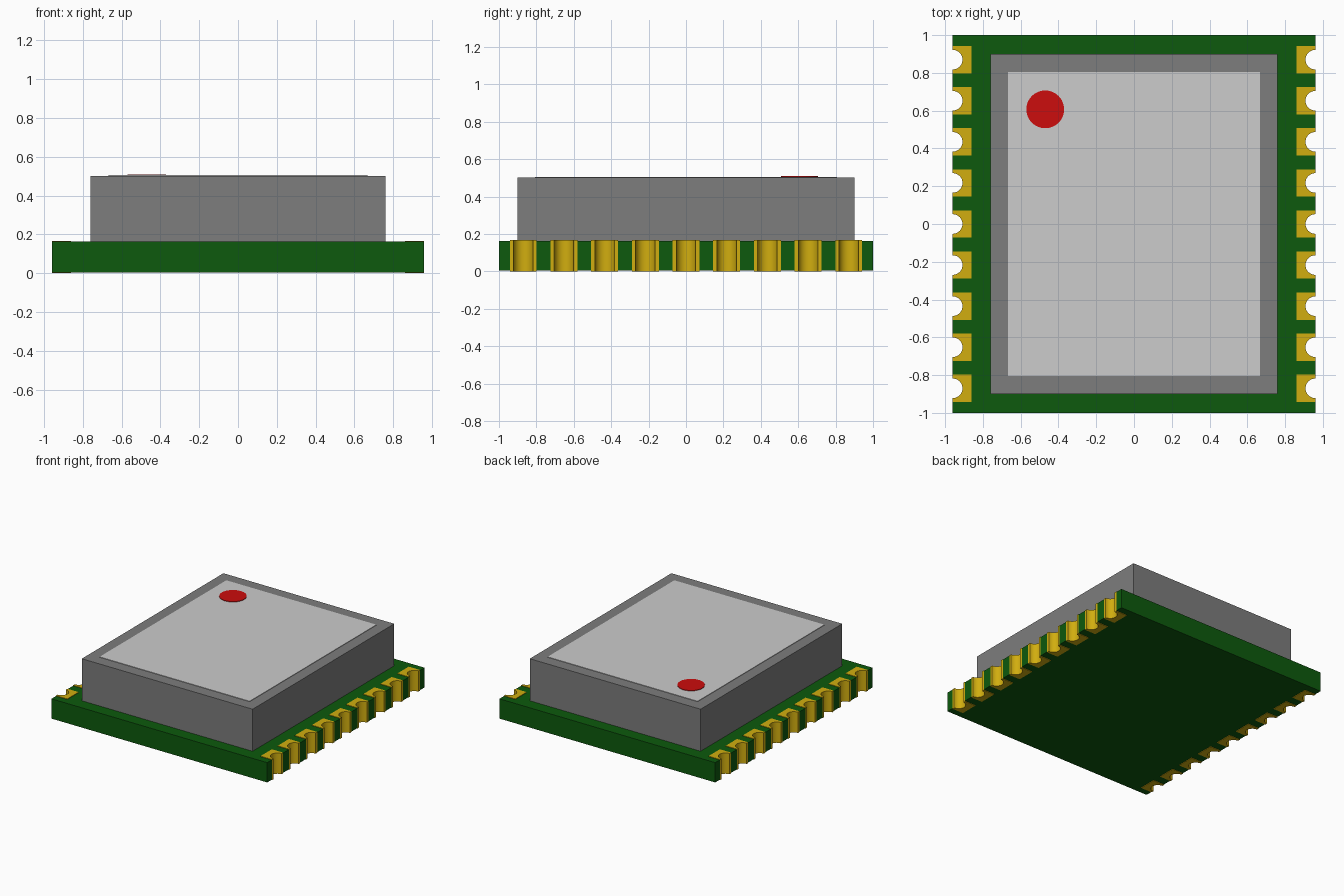
import bpy, bmesh, math

cube = bpy.data.objects.get("Cube")
if cube:
    bpy.data.objects.remove(cube, do_unlink=True)


def material(name, srgb):
    lin = [c / 12.92 if c < 0.04045 else ((c + 0.055) / 1.055) ** 2.4 for c in srgb]
    m = bpy.data.materials.new(name)
    m.use_nodes = True
    m.diffuse_color = (*lin, 1)
    m.node_tree.nodes["Principled BSDF"].inputs["Base Color"].default_value = (*lin, 1)
    return m


GREEN = material("board green", (0.05, 0.35, 0.05))
GOLD = material("pad gold", (0.82, 0.68, 0.06))
GREY = material("shield grey", (0.49, 0.49, 0.49))
SILVER = material("label silver", (0.80, 0.80, 0.80))
RED = material("marker red", (0.80, 0.05, 0.05))


def prism(name, outline, z0, z1, mat, smooth=False):
    """Extrude a flat counter-clockwise or clockwise outline from z0 to z1."""
    bm = bmesh.new()
    face = bm.faces.new([bm.verts.new((x, y, z0)) for x, y in outline])
    out = bmesh.ops.extrude_face_region(bm, geom=[face])
    top = [v for v in out["geom"] if isinstance(v, bmesh.types.BMVert)]
    bmesh.ops.translate(bm, verts=top, vec=(0, 0, z1 - z0))
    bmesh.ops.recalc_face_normals(bm, faces=bm.faces)
    me = bpy.data.meshes.new(name)
    bm.to_mesh(me)
    bm.free()
    me.materials.append(mat)
    ob = bpy.data.objects.new(name, me)
    bpy.context.collection.objects.link(ob)
    if smooth:
        bpy.ops.object.select_all(action="DESELECT")
        ob.select_set(True)
        bpy.context.view_layer.objects.active = ob
        bpy.ops.object.shade_smooth_by_angle(angle=math.radians(30))
    return ob


def rect(x, y):
    return [(-x, -y), (x, -y), (x, y), (-x, y)]


BOARD_X, BOARD_Y = 0.96, 1.0
PAD_X, PAD_HALF, HOLE_R, PITCH = 0.86, 0.072, 0.052, 0.2175
pad_ys = [(i - 4) * PITCH for i in range(9)]

# Circuit board, with a rectangular slot for every edge pad
right_edge = [(BOARD_X, -BOARD_Y)]
for y in pad_ys:
    a, b = y - PAD_HALF, y + PAD_HALF
    right_edge += [(BOARD_X, a), (PAD_X, a), (PAD_X, b), (BOARD_X, b)]
right_edge.append((BOARD_X, BOARD_Y))
left_edge = [(-x, y) for x, y in reversed(right_edge)]
prism("circuit_board", right_edge + left_edge, 0.004, 0.163, GREEN)

# Gold edge pads, each with a half-round notch in its outer side
for side, s in (("left", 1), ("right", -1)):
    for i, y in enumerate(pad_ys):
        pts = [(PAD_X, y + PAD_HALF), (PAD_X, y - PAD_HALF), (BOARD_X, y - PAD_HALF)]
        for k in range(17):
            t = math.pi * k / 16
            pts.append((BOARD_X - HOLE_R * math.sin(t), y - HOLE_R * math.cos(t)))
        pts.append((BOARD_X, y + PAD_HALF))
        prism(f"edge_pad_{side}_{i + 1}", [(s * px, py) for px, py in pts],
              0, 0.167, GOLD, smooth=True)

# Metal shield, label plate and round corner marker
prism("shield_can", rect(0.76, 0.90), 0.163, 0.501, GREY)
prism("label_plate", rect(0.668, 0.806), 0.501, 0.505, SILVER)
dot = [(-0.47 + 0.1 * math.cos(math.tau * k / 48), 0.607 + 0.1 * math.sin(math.tau * k / 48))
       for k in range(48)]
prism("corner_marker", dot, 0.505, 0.509, RED, smooth=True)
